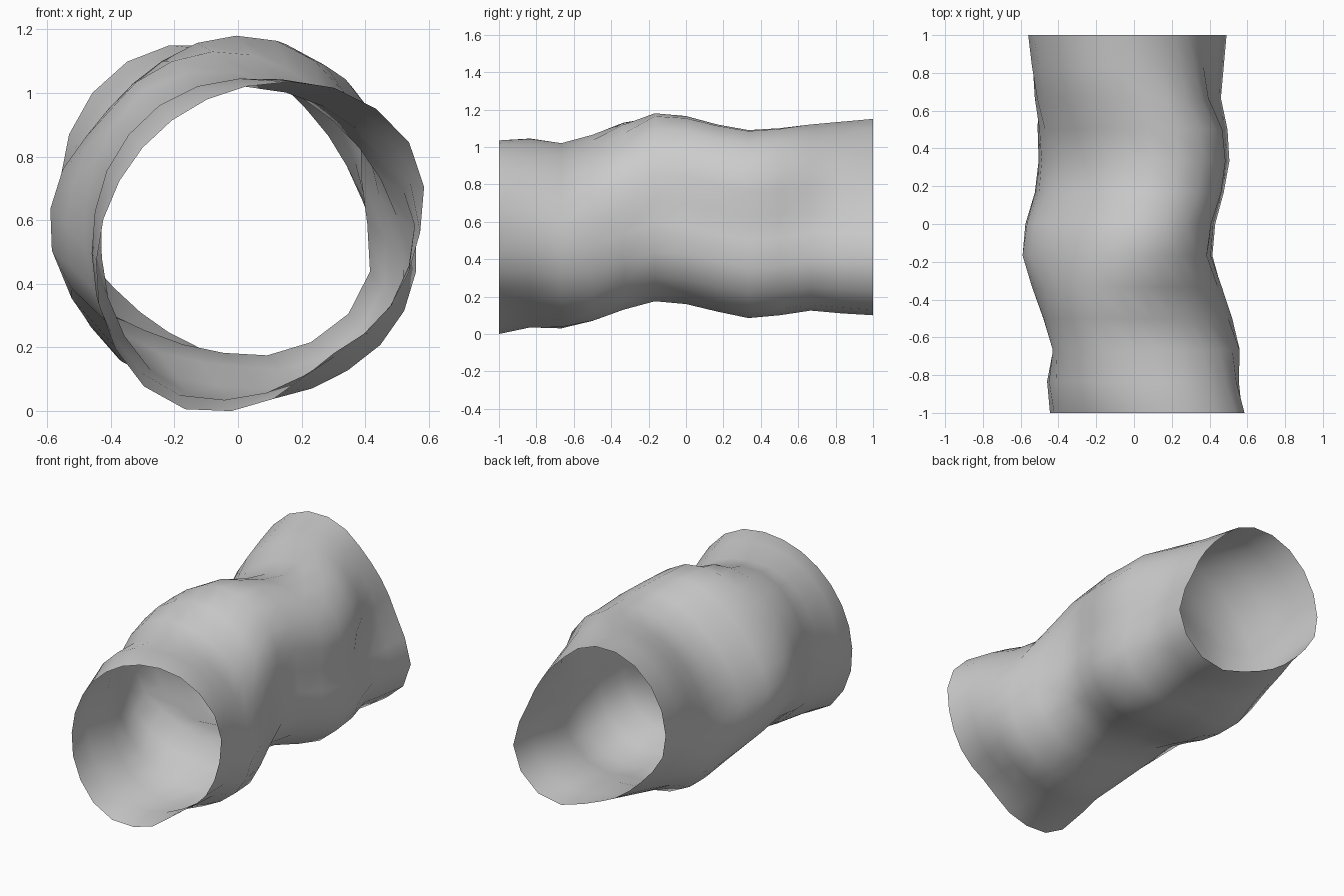
import bpy, bmesh, math

if "Cube" in bpy.data.objects:
    bpy.data.objects.remove(bpy.data.objects["Cube"])

SIDES = 24
# Extents of each of 13 evenly spaced rings along y: left, right, bottom, top
EXTENTS = [
    (-.445, .585, .000, 1.035), (-.46, .555, .035, 1.045), (-.43, .56, .03, 1.02),
    (-.48, .52, .07, 1.065), (-.54, .465, .13, 1.13), (-.59, .415, .175, 1.18),
    (-.575, .43, .16, 1.165), (-.525, .475, .12, 1.12), (-.505, .505, .085, 1.09),
    (-.51, .495, .10, 1.10), (-.525, .46, .125, 1.12), (-.54, .475, .11, 1.135),
    (-.56, .49, .10, 1.15)]
# Cross-section radii every 30 degrees at key rings (ring index: radii)
KEYS = {
    0: (.49, .565, .555, .51, .485, .485, .51, .55, .565, .49, .405, .44),
    2: (.50, .48, .48, .495, .535, .525, .495, .51, .53, .50, .49, .505),
    3: (.50, .455, .45, .49, .54, .52, .50, .51, .50, .48, .53, .55),
    4: (.50, .49, .475, .49, .485, .47, .49, .52, .50, .49, .56, .57),
    5: (.50, .54, .525, .475, .42, .415, .485, .525, .48, .50, .57, .59),
    7: (.47, .54, .56, .49, .42, .42, .47, .56, .545, .48, .56, .56),
    9: (.46, .535, .55, .48, .45, .45, .48, .55, .56, .47, .56, .57),
    12: (.45, .40, .41, .49, .545, .553, .52, .44, .43, .48, .62, .61)}


def ring_radii(i):
    """Blend the two key sections around ring i."""
    a = max(k for k in KEYS if k <= i)
    b = min(k for k in KEYS if k >= i)
    t = (i - a) / (b - a) if b > a else 0
    return [p + (q - p) * t for p, q in zip(KEYS[a], KEYS[b])]


def radius_at(r, ang):
    """Periodic cubic interpolation around the section."""
    n = len(r)
    u = ang / math.tau * n
    k = int(math.floor(u))
    t = u - k
    p0, p1, p2, p3 = (r[(k + j) % n] for j in (-1, 0, 1, 2))
    return p1 + .5 * t * (p2 - p0 + t * (2*p0 - 5*p1 + 4*p2 - p3 + t * (3*(p1 - p2) + p3 - p0)))


def fit(vals, lo, hi):
    """Scale each half about the ring centre so values span lo..hi."""
    mid, half = (lo + hi) / 2, (hi - lo) / 2
    a, b = -min(vals), max(vals)
    return [mid + v * half / (b if v > 0 else a) for v in vals]


# Open, irregular tunnel tube running front to back
bm = bmesh.new()
rings = []
for i, (left, right, bottom, top) in enumerate(EXTENTS):
    r = ring_radii(i)
    angs = [math.tau * j / SIDES + math.radians(5) for j in range(SIDES)]
    xs = fit([radius_at(r, a) * math.cos(a) for a in angs], left, right)
    zs = fit([radius_at(r, a) * math.sin(a) for a in angs], bottom, top)
    y = -1 + 2 * i / (len(EXTENTS) - 1)
    rings.append([bm.verts.new((x, y, z)) for x, z in zip(xs, zs)])
for a, b in zip(rings, rings[1:]):
    for j in range(SIDES):
        k = (j + 1) % SIDES
        bm.faces.new((a[j], a[k], b[k], b[j])).smooth = True

mesh = bpy.data.meshes.new("tunnel_wall")
bm.to_mesh(mesh)
bm.free()
bpy.context.collection.objects.link(bpy.data.objects.new("tunnel_wall", mesh))
